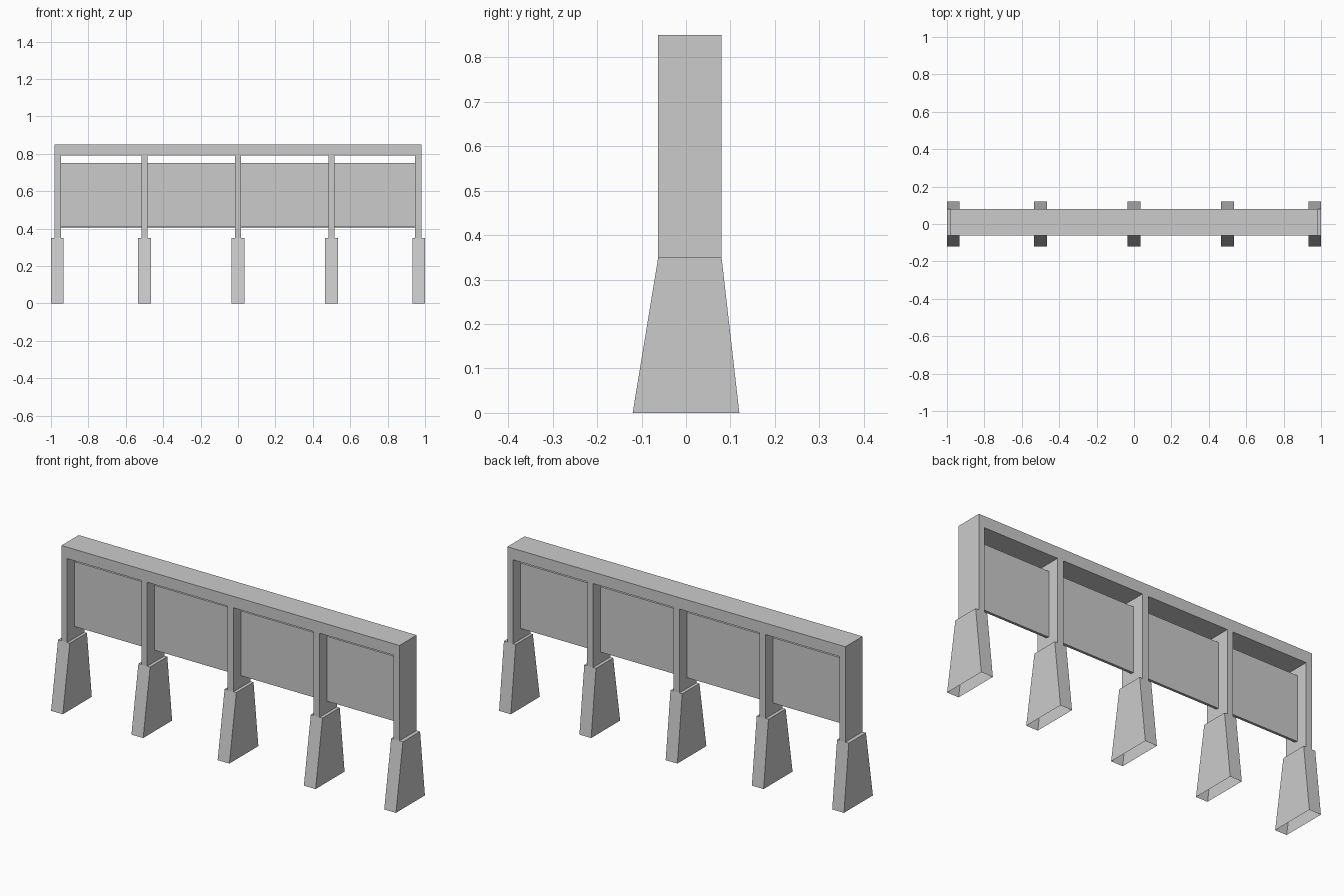
import bpy, bmesh

if "Cube" in bpy.data.objects:
    bpy.data.objects.remove(bpy.data.objects["Cube"])

Y0, Y1 = -0.0625, 0.08          # frame depth
POSTS = [(-0.98, -0.947), (-0.517, -0.483), (-0.017, 0.017),
         (0.483, 0.517), (0.947, 0.98)]
FEET = [-0.966, -0.5, 0.0, 0.5, 0.966]


def finish(name, bm):
    bmesh.ops.recalc_face_normals(bm, faces=bm.faces)
    mesh = bpy.data.meshes.new(name)
    bm.to_mesh(mesh)
    bm.free()
    bpy.context.collection.objects.link(bpy.data.objects.new(name, mesh))


def prism(name, points, direction, open_bottom=False):
    """Extrude a flat outline; optionally drop the face lying on the ground."""
    bm = bmesh.new()
    face = bm.faces.new([bm.verts.new(p) for p in points])
    ext = bmesh.ops.extrude_face_region(bm, geom=[face], use_keep_orig=True)
    moved = [g for g in ext["geom"] if isinstance(g, bmesh.types.BMVert)]
    bmesh.ops.translate(bm, verts=moved, vec=direction)
    if open_bottom:
        base = [f for f in bm.faces if all(v.co.z < 1e-5 for v in f.verts)]
        bmesh.ops.delete(bm, geom=base, context='FACES_ONLY')
    finish(name, bm)


# Frame: comb-shaped outline of top beam and five posts
outline = [(0.98, 0.85), (-0.98, 0.85)]
for i, (a, b) in enumerate(POSTS):
    if i > 0:
        outline.append((a, 0.79))
    outline += [(a, 0.35), (b, 0.35)]
    if i < len(POSTS) - 1:
        outline.append((b, 0.79))
prism("frame", [(x, Y0, z) for x, z in outline], (0, Y1 - Y0, 0))

# Tapered feet, hollow and open underneath
for i, x in enumerate(FEET):
    side = [(-0.12, 0), (0.12, 0), (Y1, 0.35), (Y0, 0.35)]
    prism(f"foot_{i + 1}", [(x - 0.034, y, z) for y, z in side],
          (0.068, 0, 0), open_bottom=True)

# Thin panels between the posts
for i in range(len(POSTS) - 1):
    a, b = POSTS[i][1], POSTS[i + 1][0]
    side = [(0.0, 0.41), (0.018, 0.407), (0.018, 0.75), (0.0, 0.75)]
    prism(f"panel_{i + 1}", [(a, y, z) for y, z in side], (b - a, 0, 0))
